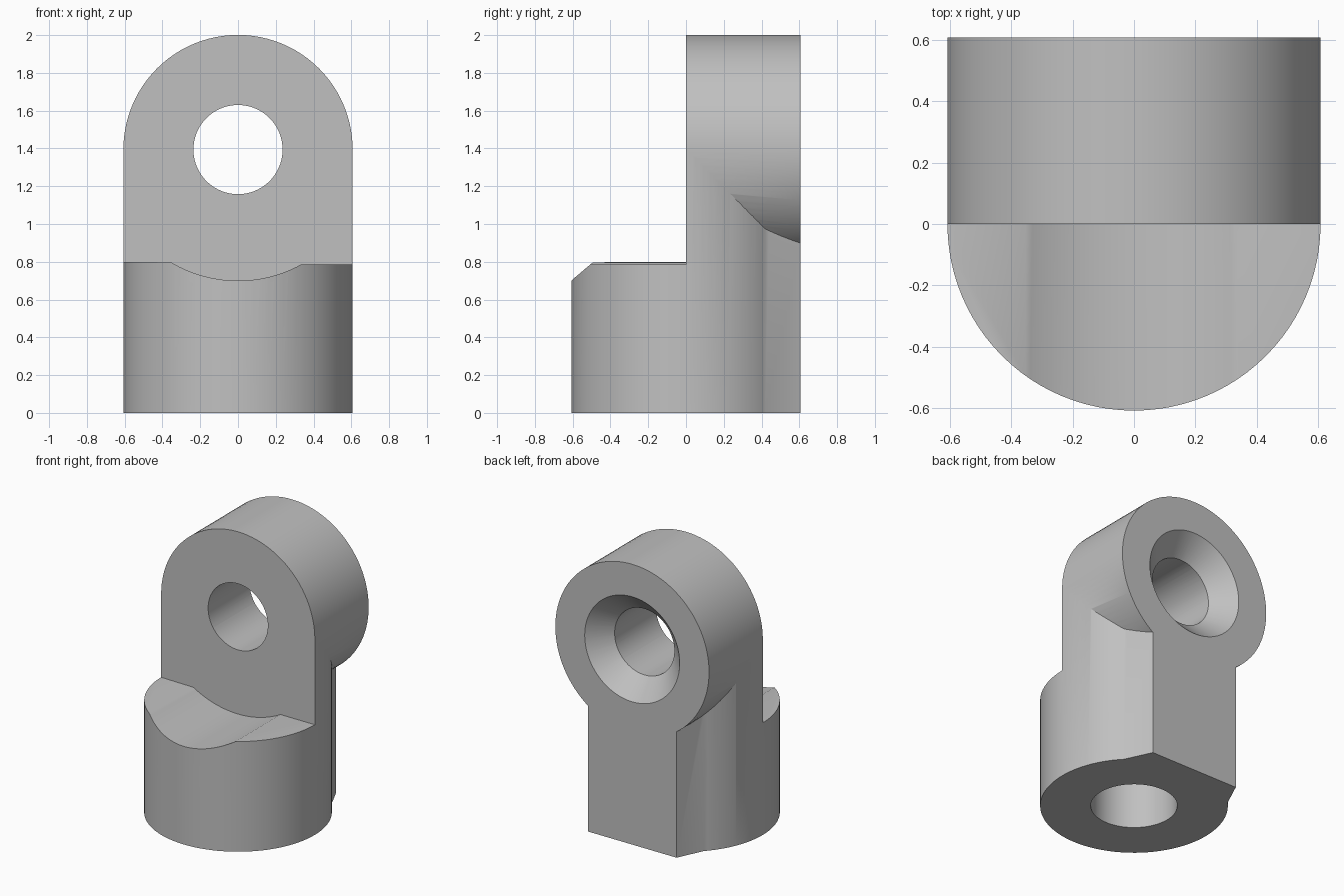
import bpy, bmesh, math
from mathutils import Vector

R = 0.607          # outer radius of base and eye
EYE_Z = 1.394      # height of the eye axis
SEGS = 96

cube = bpy.data.objects.get("Cube")
if cube:
    bpy.data.objects.remove(cube, do_unlink=True)

grey = bpy.data.materials.new("plain grey")
grey.use_nodes = True
grey.diffuse_color = (0.53, 0.53, 0.53, 1)
grey.node_tree.nodes["Principled BSDF"].inputs["Base Color"].default_value = grey.diffuse_color


def arc(radius, start, end, n, cx=0.0, cy=0.0):
    """Points on a circular arc, angles in radians."""
    return [(cx + radius * math.cos(start + (end - start) * i / n),
             cy + radius * math.sin(start + (end - start) * i / n)) for i in range(n + 1)]


def prism(name, points, start, end, axis="Z"):
    """Extrude a closed outline along z (points are x, y) or y (points are x, z)."""
    bm = bmesh.new()
    place = (lambda a, b, h: (a, b, h)) if axis == "Z" else (lambda a, b, h: (a, h, b))
    face = bm.faces.new([bm.verts.new(place(a, b, start)) for a, b in points])
    moved = bmesh.ops.extrude_face_region(bm, geom=[face])["geom"]
    offset = Vector(place(0, 0, end - start))
    bmesh.ops.translate(bm, vec=offset, verts=[v for v in moved if isinstance(v, bmesh.types.BMVert)])
    bmesh.ops.recalc_face_normals(bm, faces=bm.faces)
    mesh = bpy.data.meshes.new(name)
    bm.to_mesh(mesh)
    bm.free()
    mesh.materials.append(grey)
    obj = bpy.data.objects.new(name, mesh)
    bpy.context.collection.objects.link(obj)
    return obj


def circle(radius, cy=0.0):
    return arc(radius, 0, 2 * math.pi, SEGS, 0, cy)[:-1]


def combine(target, tool, operation):
    """Apply a boolean and discard the tool."""
    mod = target.modifiers.new(tool.name, "BOOLEAN")
    mod.operation, mod.solver, mod.object = operation, "EXACT", tool
    bpy.context.view_layer.objects.active = target
    bpy.ops.object.modifier_apply(modifier=mod.name)
    bpy.data.objects.remove(tool, do_unlink=True)


# Round base and column, flaring to a flat at the back
back = math.atan2(0.42, 0.437)
outline = (arc(R, math.pi - back, math.pi, 21) + arc(R, math.pi, 2 * math.pi, 48)[1:]
           + arc(R, 0, back, 21)[1:] + [(0.35, R), (-0.35, R)])
body = prism("eye_bracket", outline, 0, EYE_Z)

# Clear the front half above the grooved shoulders
groove = 0.694
left = math.asin(0.353 / groove)
right = math.asin(0.335 / groove)
down = -math.pi / 2
shoulder = ([(-0.8, 0.80), (-R, 0.80)] + arc(groove, down - left, down + right, 28, 0, EYE_Z)
            + [(0.8, 0.786), (0.8, 1.6), (-0.8, 1.6)])
combine(body, prism("shoulder_cutter", shoulder, -1, 0, "Y"), "DIFFERENCE")

# Eye
combine(body, prism("eye", circle(R, EYE_Z), 0, R, "Y"), "UNION")

# Through hole in the eye
combine(body, prism("eye_hole_cutter", circle(0.236, EYE_Z), -0.3, 0.9, "Y"), "DIFFERENCE")

# Countersink on the back of the eye
bpy.ops.mesh.primitive_cone_add(vertices=SEGS, radius1=0.475, radius2=0.175, depth=0.3,
                                location=(0, R - 0.05, EYE_Z), rotation=(math.pi / 2, 0, 0))
sink = bpy.context.object
sink.name = "countersink_cutter"
sink.data.materials.append(grey)
combine(body, sink, "DIFFERENCE")

# Blind hole in the underside
combine(body, prism("base_hole_cutter", circle(0.28), -0.2, 0.5), "DIFFERENCE")

# Smooth round walls, sharp rims
bpy.ops.object.select_all(action="DESELECT")
body.select_set(True)
bpy.context.view_layer.objects.active = body
bpy.ops.object.shade_smooth_by_angle(angle=math.radians(30))
